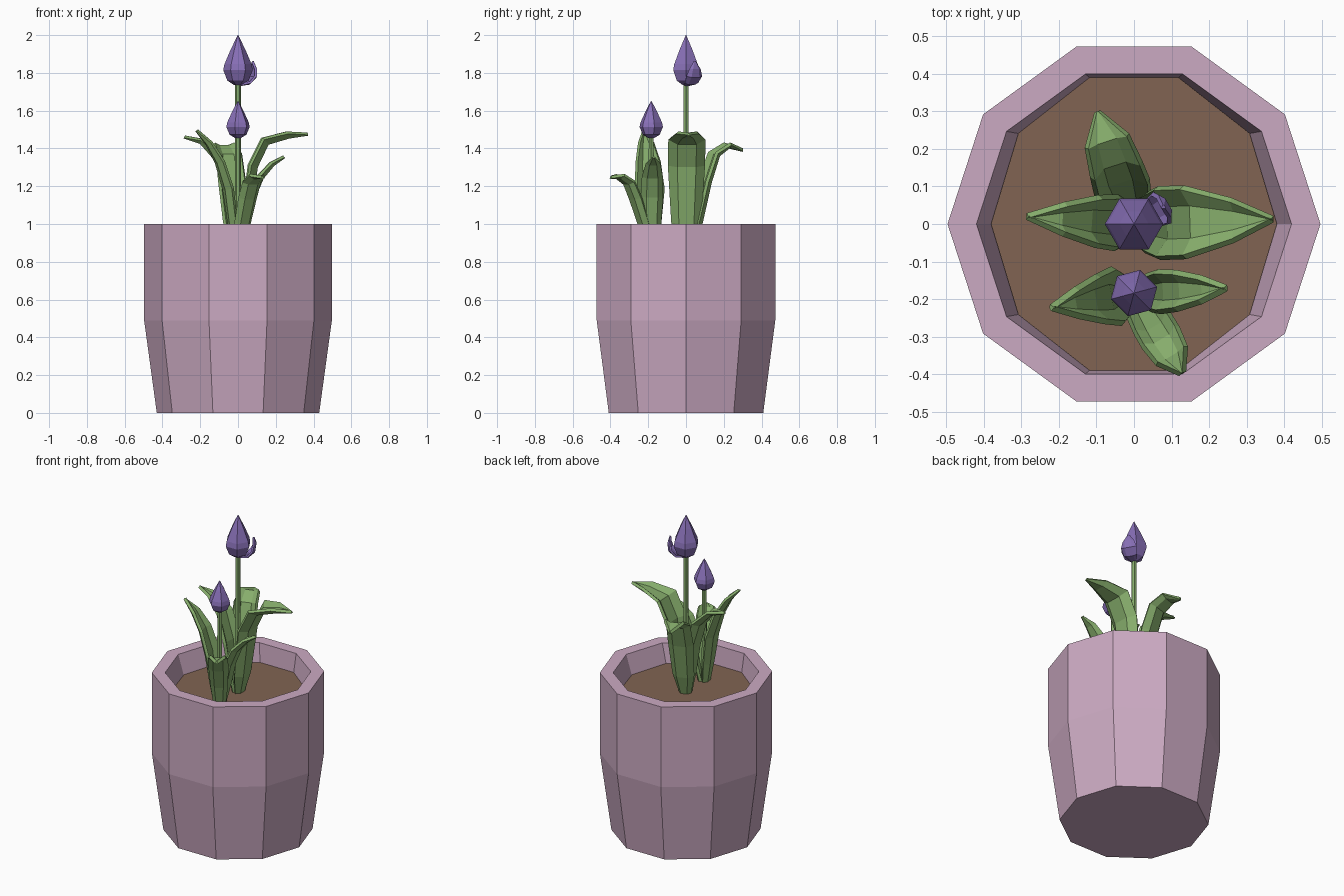
import bpy
from math import cos, sin, pi, radians
from mathutils import Vector

if "Cube" in bpy.data.objects:
    bpy.data.objects.remove(bpy.data.objects["Cube"])


def material(name, rgb):
    m = bpy.data.materials.new(name)
    m.diffuse_color = (*rgb, 1)
    m.use_nodes = True
    m.node_tree.nodes["Principled BSDF"].inputs["Base Color"].default_value = m.diffuse_color
    return m


PINK = material("pink_ceramic", (0.60, 0.40, 0.54))
SOIL = material("brown_soil", (0.22, 0.127, 0.084))
GREEN = material("leaf_green", (0.24, 0.42, 0.15))
PURPLE = material("petal_purple", (0.245, 0.16, 0.47))


def make(name, verts, faces, mat):
    me = bpy.data.meshes.new(name)
    me.from_pydata(verts, [], faces)
    me.materials.append(mat)
    ob = bpy.data.objects.new(name, me)
    bpy.context.collection.objects.link(ob)
    return ob


def lathe(name, rings, n, mat, centre=(0, 0), turn=0.0, cap_top=True):
    """Stack n-sided rings of (x radius, y radius, z), capped at the ends."""
    verts, faces = [], []
    for rx, ry, z in rings:
        for k in range(n):
            a = 2 * pi * k / n + turn
            verts.append((centre[0] + rx * cos(a), centre[1] + ry * sin(a), z))
    for i in range(len(rings) - 1):
        for k in range(n):
            j = (k + 1) % n
            faces.append((i * n + k, i * n + j, (i + 1) * n + j, (i + 1) * n + k))
    faces.append(tuple(reversed(range(n))))
    if cap_top:
        faces.append(tuple(range((len(rings) - 1) * n, len(rings) * n)))
    return make(name, verts, faces, mat)


def leaf(name, base, angle, stations, mat, thick=0.018):
    """Cupped strip; stations are (reach, z, half width, cup depth) of the midrib."""
    a = radians(angle)
    out, side, up = Vector((cos(a), sin(a), 0)), Vector((-sin(a), cos(a), 0)), Vector((0, 0, 1))
    origin = Vector((base[0], base[1], 0))
    mid = [origin + out * s[0] + up * s[1] for s in stations]
    verts, faces = [], []
    for i, (r, z, w, cup) in enumerate(stations):
        t = (mid[min(i + 1, len(mid) - 1)] - mid[max(i - 1, 0)]).normalized()
        normal = t.cross(side)          # inward / upward side of the leaf
        if normal.dot(up - out) < 0:
            normal = -normal
        for f, c in ((-1, 1), (-0.5, 0.3), (0.5, 0.3), (1, 1)):
            verts.append(mid[i] + side * w * f + normal * cup * c)
    for i in range(len(stations) - 1):
        for k in range(3):
            p = i * 4 + k
            faces.append((p, p + 4, p + 5, p + 1))
    ob = make(name, verts, faces, mat)
    mod = ob.modifiers.new("thickness", 'SOLIDIFY')
    mod.thickness = thick
    mod.offset = 0
    return ob


# Pot: ten-sided, hollow above the soil
lathe("pot", [(0.43, 0.43, 0), (0.497, 0.497, 0.49), (0.497, 0.497, 1.0),
              (0.42, 0.42, 1.0), (0.38, 0.41, 0.87)], 10, PINK, cap_top=False)
lathe("soil", [(0.378, 0.408, 0.86), (0.381, 0.411, 0.88)], 10, SOIL)

# Flowers: stem and six-sided bud
TALL, SHORT = (0, 0), (0, -0.184)
for label, c, z0, h, r, turn in (("tall", TALL, 1.735, 0.265, 0.078, 0),
                                 ("short", SHORT, 1.455, 0.197, 0.064, radians(15))):
    lathe(label + "_stem", [(0.017, 0.017, 0.86), (0.015, 0.015, z0 + 0.02)], 6, GREEN, c)
    profile = ((0.25, 0), (0.72, 0.09), (1.0, 0.3), (0.92, 0.42), (0.5, 0.71), (0.02, 1.0))
    lathe(label + "_bud", [(r * f, r * f, z0 + h * g) for f, g in profile], 6, PURPLE, c, turn)

# Loose petal on the tall bud
leaf("loose_petal", TALL, 30, [(0.01, 1.735, 0.015, 0.004), (0.06, 1.74, 0.038, 0.012),
     (0.1, 1.775, 0.045, 0.02), (0.105, 1.82, 0.032, 0.015), (0.09, 1.86, 0.003, 0.002)],
     PURPLE, 0.012)

# Leaves of the tall plant
leaf("tall_right_leaf", TALL, 2, [(0.03, 0.87, 0.035, 0.03), (0.07, 1.0, 0.073, 0.05),
     (0.11, 1.3, 0.093, 0.05), (0.165, 1.415, 0.093, 0.05), (0.27, 1.45, 0.055, 0.035),
     (0.37, 1.475, 0.003, 0.003)], GREEN)
leaf("tall_left_leaf", TALL, 176, [(0.03, 0.87, 0.03, 0.03), (0.055, 1.0, 0.055, 0.04),
     (0.08, 1.18, 0.07, 0.04), (0.13, 1.34, 0.065, 0.04), (0.2, 1.425, 0.04, 0.025),
     (0.285, 1.46, 0.003, 0.003)], GREEN)
leaf("tall_back_leaf", TALL, 108, [(0.04, 0.87, 0.03, 0.03), (0.085, 1.0, 0.06, 0.04),
     (0.135, 1.22, 0.072, 0.04), (0.18, 1.36, 0.068, 0.035), (0.235, 1.405, 0.058, 0.02),
     (0.315, 1.39, 0.005, 0.003)], GREEN)

# Leaves of the short plant
leaf("short_left_leaf", SHORT, 190, [(0.03, 0.87, 0.03, 0.03), (0.055, 1.0, 0.052, 0.04),
     (0.08, 1.18, 0.075, 0.04), (0.12, 1.32, 0.062, 0.035), (0.17, 1.42, 0.038, 0.025),
     (0.222, 1.495, 0.003, 0.003)], GREEN)
leaf("short_right_leaf", SHORT, 3, [(0.03, 0.87, 0.03, 0.025), (0.065, 1.0, 0.045, 0.035),
     (0.095, 1.14, 0.054, 0.035), (0.135, 1.24, 0.05, 0.03), (0.19, 1.31, 0.033, 0.02),
     (0.245, 1.355, 0.003, 0.003)], GREEN)
leaf("short_front_leaf", SHORT, -59, [(0.03, 0.87, 0.03, 0.025), (0.07, 1.0, 0.045, 0.03),
     (0.12, 1.13, 0.052, 0.03), (0.155, 1.21, 0.053, 0.025), (0.2, 1.24, 0.045, 0.02),
     (0.25, 1.245, 0.006, 0.004)], GREEN)
